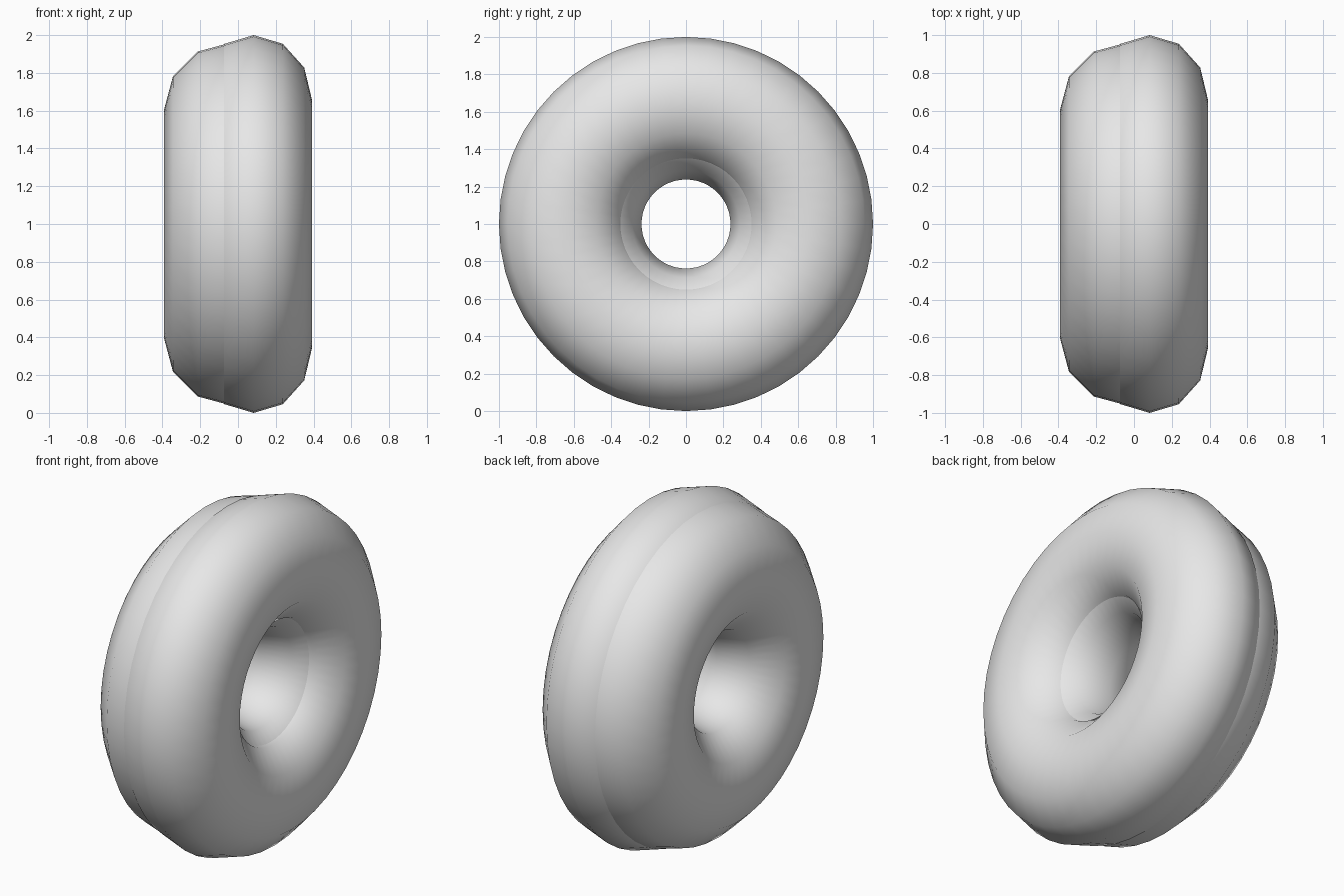
import bpy, math

if "Cube" in bpy.data.objects:
    bpy.data.objects.remove(bpy.data.objects["Cube"])

# One plain grey for both rings
grey = bpy.data.materials.new("light_grey")
grey.diffuse_color = (0.8, 0.8, 0.8, 1.0)
grey.use_nodes = True
grey.node_tree.nodes["Principled BSDF"].inputs["Base Color"].default_value = grey.diffuse_color


def ring(name, x, major, minor, thickness):
    """Smooth 48 x 12 torus around the x axis; thickness is its half depth along x."""
    bpy.ops.mesh.primitive_torus_add(
        major_segments=48, minor_segments=12,
        major_radius=major, minor_radius=minor,
        location=(x, 0, 1), rotation=(0, math.pi / 2, 0))
    obj = bpy.context.object
    obj.name = name
    obj.scale = (1, 1, thickness / minor)
    bpy.ops.object.shade_smooth()
    obj.data.materials.append(grey)
    return obj


# Round dough ring, with the wider, slightly flattened icing ring pushed into it
ring("dough", -0.031, 0.600, 0.362, 0.362)
ring("icing", 0.083, 0.656, 0.344, 0.309)
